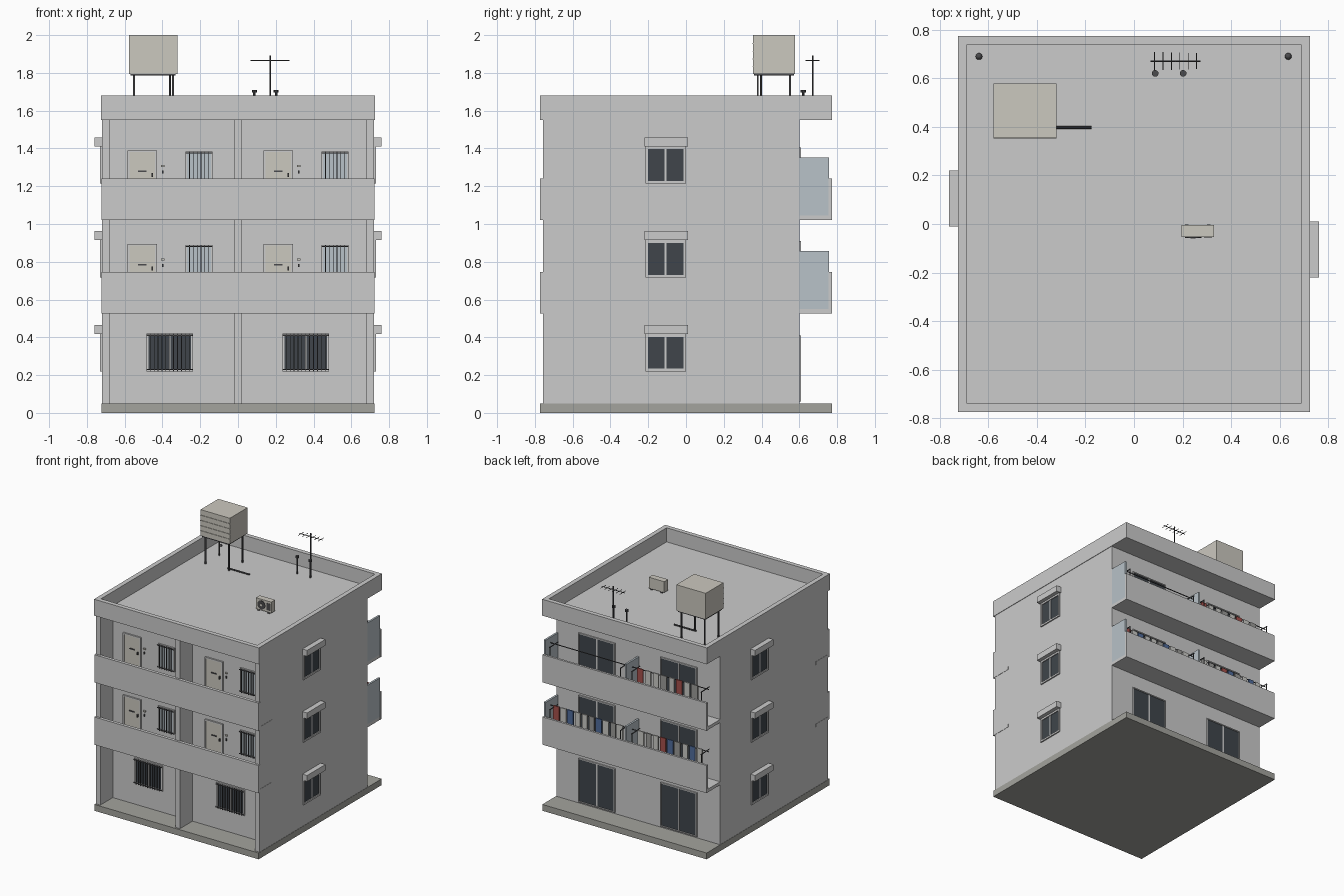
import bpy, bmesh, random
from mathutils import Matrix, Vector

if "Cube" in bpy.data.objects:
    bpy.data.objects.remove(bpy.data.objects["Cube"])

random.seed(4)

def mat(name, r, g, b):
    m = bpy.data.materials.new(name)
    m.diffuse_color = (r, g, b, 1)
    m.use_nodes = True
    m.node_tree.nodes["Principled BSDF"].inputs["Base Color"].default_value = m.diffuse_color
    return m

GLASS = mat("dark_glass", .05, .06, .07)
METAL = mat("dark_metal", .07, .07, .075)
FROST = mat("frosted_panel", .48, .54, .58)
CREAM = mat("cream_paint", .60, .58, .52)
CONC = mat("base_concrete", .37, .37, .34)
CLOTH = {"w": mat("cloth_white", .6, .6, .57), "g": mat("cloth_grey", .33, .33, .32),
         "r": mat("cloth_red", .38, .08, .07), "b": mat("cloth_blue", .08, .15, .33)}

def finish(name, bm, material):
    me = bpy.data.meshes.new(name)
    bm.to_mesh(me)
    bm.free()
    ob = bpy.data.objects.new(name, me)
    bpy.context.collection.objects.link(ob)
    if material:
        me.materials.append(material)
    return ob

def boxes(name, items, material=None):
    """One object from boxes given as (x0, x1, y0, y1, z0, z1)."""
    bm = bmesh.new()
    for b in items:
        lo = Vector([min(b[i], b[i + 1]) for i in (0, 2, 4)])
        hi = Vector([max(b[i], b[i + 1]) for i in (0, 2, 4)])
        bmesh.ops.create_cube(bm, size=1, matrix=Matrix.Translation((lo + hi) / 2)
                              @ Matrix.Diagonal((*(hi - lo), 1)))
    return finish(name, bm, material)

def rods(name, items, material=METAL, seg=10):
    """One object from cylinders given as (start, end, radius)."""
    bm = bmesh.new()
    for a, b, r in items:
        a, b = Vector(a), Vector(b)
        rot = (b - a).to_track_quat('Z', 'Y').to_matrix().to_4x4()
        bmesh.ops.create_cone(bm, cap_ends=True, segments=seg, radius1=r, radius2=r,
                              depth=(b - a).length, matrix=Matrix.Translation((a + b) / 2) @ rot)
    ob = finish(name, bm, material)
    bpy.ops.object.select_all(action='DESELECT')
    ob.select_set(True)
    bpy.context.view_layer.objects.active = ob
    bpy.ops.object.shade_smooth_by_angle()
    return ob

def on(face, u0, u1, d0, d1, z0, z1):
    """Box on a wall: u runs along the wall, d is distance out of it."""
    if face == "front":
        return (u0, u1, -.6 - d0, -.6 - d1, z0, z1)
    if face == "back":
        return (u0, u1, .6 + d0, .6 + d1, z0, z1)
    if face == "right":
        return (.72 + d0, .72 + d1, u0, u1, z0, z1)
    return (-.72 - d0, -.72 - d1, -u0, -u1, z0, z1)

def window(name, face, u0, u1, z0, z1, pane=GLASS, mullion=True, bars=0, w=.014):
    boxes(name + "_pane", [on(face, u0 + w, u1 - w, -.01, .003, z0 + w, z1 - w)], pane)
    parts = [on(face, u0, u0 + w, -.01, .01, z0, z1), on(face, u1 - w, u1, -.01, .01, z0, z1),
             on(face, u0 + w, u1 - w, -.01, .01, z1 - w, z1),
             on(face, u0 + w, u1 - w, -.01, .01, z0, z0 + w)]
    c = (u0 + u1) / 2
    if mullion:
        parts.append(on(face, c - .005, c + .005, 0, .006, z0 + w, z1 - w))
    boxes(name + "_frame", parts)
    if bars:
        s = (u1 - u0) / (bars + 1)
        rail = [on(face, u0, u1, .014, .02, z, z + .006) for z in (z0 + .006, z1 - .012)]
        boxes(name + "_bars", rail + [on(face, u0 + s * (i + 1) - .002, u0 + s * (i + 1) + .002,
                                         .014, .02, z0, z1) for i in range(bars)], METAL)

# Main mass: base, solid core, front fins
boxes("base_slab", [(-.722, .722, -.772, .772, 0, .05)], CONC)
boxes("building_core", [(-.72, .72, -.6, .6, .05, 1.56)])
boxes("front_fin_walls", [(a, b, -.757, -.6, .05, 1.56)
                          for a, b in ((-.72, -.68), (-.02, .02), (.68, .72))])

# Roof deck and parapet
boxes("roof_deck", [(-.7, .7, -.75, .75, 1.55, 1.568)])
boxes("roof_parapet", [(-.724, .724, -.773, -.738, 1.55, 1.68), (-.724, .724, .738, .773, 1.55, 1.68),
                       (-.724, -.687, -.738, .738, 1.55, 1.68), (.687, .724, -.738, .738, 1.55, 1.68)])

FLOORS = (.05, .55, 1.045)
LAUNDRY = {1: (("wbwgbrwgw", -.64, -.06), ("wgwbgwwbwr", .06, .68)), 2: (("gwrwgwwr", -.60, -.05),)}

for n, f in enumerate(FLOORS):
    tag = f"_floor_{n + 1}"
    # Side windows with hoods, turned half a circle for the left wall
    for face in ("right", "left"):
        z = .22 + n * .497
        window(f"{face}_window" + tag, face, -.215, 0, z, z + .197)
        boxes(f"{face}_window_hood" + tag, [on(face, -.22, .01, 0, .041, z + .197, z + .245)])
    # Sliding balcony doors at the back
    for side, u in (("left", -.52), ("right", .2)):
        window(f"back_sliding_door_{side}" + tag, "back", u, u + .32, f + .01, f + .36, w=.008)
    if n == 0:
        for side, u in (("left", -.485), ("right", .235)):
            window(f"front_window_{side}" + tag, "front", u, u + .247, .22, .42, bars=11, w=.01)
        continue
    # Walkway in front, balcony at the back
    b = f - .025
    boxes("front_walkway" + tag, [(-.722, .722, -.772, -.6, b, f),
                                  (-.722, .722, -.773, -.748, b, b + .22)])
    boxes("back_balcony" + tag, [(-.72, .72, .6, .772, b, f), (-.722, .722, .755, .772, b, b + .22)])
    boxes("balcony_partitions" + tag, [(x - .008, x + .008, .6, .756, f, f + .308)
                                       for x in (0, .712)], FROST)
    # Front doors and small barred windows
    for side, u in (("left", -.585), ("right", .135)):
        top = f + .345
        boxes(f"front_door_{side}_frame" + tag,
              [on("front", u, u + .01, 0, .012, f, top), on("front", u + .146, u + .156, 0, .012, f, top),
               on("front", u + .01, u + .146, 0, .012, top - .01, top)])
        boxes(f"front_door_{side}" + tag, [on("front", u + .01, u + .146, 0, .006, f, top - .01)], CREAM)
        boxes(f"front_door_{side}_fittings" + tag,
              [on("front", u + .055, u + .1, .006, .012, f + .23, f + .238),
               on("front", u + .128, u + .136, .006, .02, f + .205, f + .225),
               on("front", u + .182, u + .19, 0, .012, f + .222, f + .238)], METAL)
        boxes(f"doorbell_{side}" + tag, [on("front", u + .178, u + .195, 0, .01, f + .257, f + .268)], CREAM)
        window(f"front_window_{side}" + tag, "front", u + .308, u + .45, f + .15, top - .005,
               FROST, False, 6, .008)
    # Laundry poles on brackets, with washing
    z, y = f + .268, .7
    poles = [((-.69, y, z), (-.02, y, z), .004), ((.02, y, z), (.7, y, z), .004)]
    for x in (-.66, -.05, .05, .67):
        poles += [((x, .755, z - .01), (x, .65, z - .005), .004),
                  ((x, .75, b + .12), (x, .75, z - .006), .004)]
    rods("laundry_poles" + tag, poles, METAL, 6)
    for colours, x0, x1 in LAUNDRY[n]:
        step = (x1 - x0) / len(colours)
        for i, c in enumerate(colours):
            x = x0 + i * step
            boxes(f"laundry_{i}" + tag, [(x + .004, x + step * random.uniform(.7, .92), y - .004, y + .006,
                                          z - random.uniform(.11, .16), z + .006)], CLOTH[c])

# Water tank on legs, with ribs on its front and an outlet pipe
D = 1.566
boxes("water_tank", [(-.578, -.32, .355, .578, 1.795, 2.0)], CREAM)
boxes("water_tank_ribs", [(-.578, -.32, .351, .355, z, z + .005) for z in (1.83, 1.87, 1.912, 1.953)], CREAM)
boxes("water_tank_frame", [(-.57, -.33, .36, .572, 1.785, 1.796)], METAL)
boxes("water_tank_legs", [(x - .005, x + .005, y - .005, y + .005, D, 1.787)
                          for x in (-.55, -.345) for y in (.38, .55)], METAL)
rods("water_pipe", [((-.36, .397, D + .01), (-.36, .397, 1.787), .006),
                    ((-.366, .397, D + .01), (-.175, .397, D + .01), .006)])

# Aerial
X, Y, Z = .17, .67, 1.865
aerial = [((X, Y, D), (X, Y, 1.892), .004), ((.067, Y, Z), (.273, Y, Z), .003)]
for i in range(6):
    x, h = .085 + i * .0345, .038 - i * .001
    aerial.append(((x, Y - h, Z), (x, Y + h, Z), .002))
rods("aerial", aerial, METAL, 6)

# Vent pipes and roof drains
for i, x in enumerate((.087, .202)):
    rods(f"vent_pipe_{i}", [((x, .62, D), (x, .62, 1.70), .007), ((x, .62, 1.695), (x, .62, 1.71), .014)])
for i, x in enumerate((-.638, .635)):
    bm = bmesh.new()
    bmesh.ops.create_uvsphere(bm, u_segments=12, v_segments=8, radius=.014,
                              matrix=Matrix.Translation((x, .69, D + .002)))
    finish(f"roof_drain_{i}", bm, METAL)

# Air conditioner outdoor unit
boxes("air_unit_body", [(.195, .33, -.053, -.005, D + .01, D + .097)], CREAM)
boxes("air_unit_feet", [(x, x + .015, -.056, -.002, D, D + .01) for x in (.21, .30)], METAL)
rods("air_unit_fan", [((.243, -.053, D + .053), (.243, -.057, D + .053), .034)], METAL, 20)
rods("air_unit_hub", [((.243, -.056, D + .053), (.243, -.059, D + .053), .01)], CREAM, 12)
boxes("air_unit_grille", [(.288, .322, -.055, -.05, D + .025, D + .08)], METAL)
